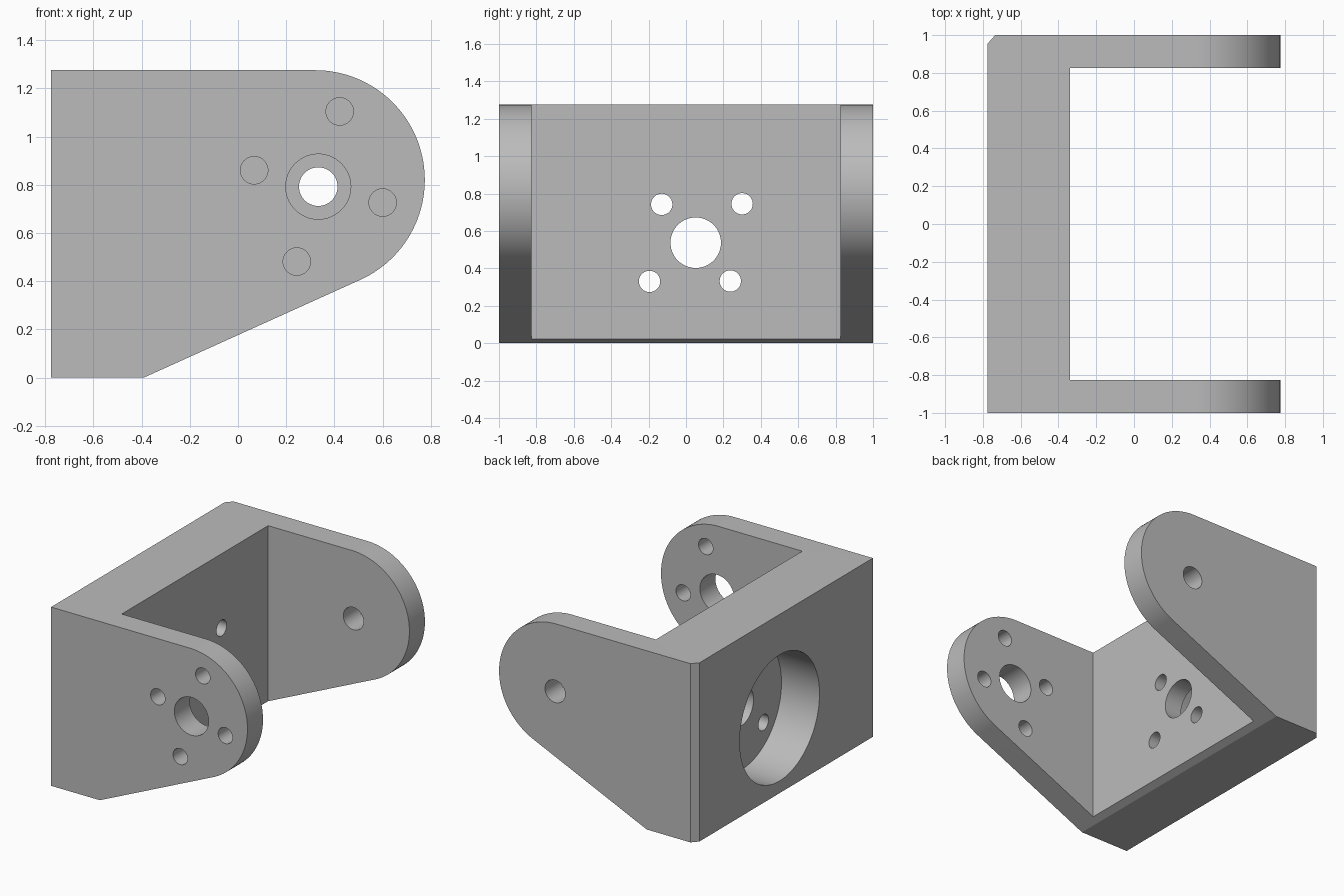
import bpy
import bmesh
from math import atan2, cos, pi, radians, sin
from mathutils import Vector

cube = bpy.data.objects.get("Cube")
if cube:
    bpy.data.objects.remove(cube, do_unlink=True)

grey = bpy.data.materials.new("plain grey")
grey.use_nodes = True
grey.diffuse_color = (0.5, 0.5, 0.5, 1)
grey.node_tree.nodes["Principled BSDF"].inputs["Base Color"].default_value = (0.5, 0.5, 0.5, 1)

BACK, PLATE, INNER = -0.775, -0.34, 0.825   # rear face, plate front, arm inner face
HEIGHT = 1.275


def prism(name, points, direction):
    """Extrude a closed outline of 3D points into a solid."""
    bm = bmesh.new()
    face = bm.faces.new([bm.verts.new(p) for p in points])
    new = bmesh.ops.extrude_face_region(bm, geom=[face])["geom"]
    bmesh.ops.translate(bm, vec=Vector(direction),
                        verts=[g for g in new if isinstance(g, bmesh.types.BMVert)])
    bmesh.ops.recalc_face_normals(bm, faces=bm.faces)
    mesh = bpy.data.meshes.new(name)
    bm.to_mesh(mesh)
    bm.free()
    mesh.materials.append(grey)
    obj = bpy.data.objects.new(name, mesh)
    bpy.context.collection.objects.link(obj)
    return obj


def bore(name, axis, start, depth, u, v, radius, sides=48):
    """Round cutter along x (u=y, v=z) or along y (u=x, v=z)."""
    ring = [(u + radius * cos(2 * pi * i / sides), v + radius * sin(2 * pi * i / sides))
            for i in range(sides)]
    if axis == "x":
        return prism(name, [(start, a, b) for a, b in ring], (depth, 0, 0))
    return prism(name, [(a, start, b) for a, b in ring], (0, depth, 0))


# Side outline: square rear, rounded nose, sloping underside
nose_x, nose_z, nose_r = 0.32, 0.82, 0.455
slope = atan2(0.405, 0.897)
first = slope - pi / 2
steps = 56
outline = [(BACK, 0), (-0.39, 0)]
for i in range(steps + 1):
    a = first + (pi / 2 - first) * i / steps
    outline.append((nose_x + nose_r * cos(a), nose_z + nose_r * sin(a)))
outline.append((BACK, HEIGHT))
bracket = prism("bracket", [(x, -1, z) for x, z in outline], (0, 2, 0))

# Space between the arms, and the bevelled rear left corner
cutters = [
    prism("arm_gap", [(PLATE, -INNER, -1), (2, -INNER, -1), (2, INNER, -1), (PLATE, INNER, -1)],
          (0, 0, 4)),
    prism("corner_bevel", [(BACK, 0.955, -1), (-0.735, 1, -1), (-0.735, 1.2, -1),
                           (-1, 1.2, -1), (-1, 0.955, -1)], (0, 0, 4)),
]

# Rear plate: wide recess, centre hole and four screw holes
cutters.append(bore("rear_recess", "x", -1, 0.525, 0.052, 0.537, 0.45, 96))
cutters.append(bore("plate_hole", "x", -0.6, 0.5, 0.052, 0.537, 0.135, 64))
for y, z in [(-0.13, 0.742), (0.3, 0.745), (-0.195, 0.33), (0.237, 0.332)]:
    cutters.append(bore("plate_screw_hole", "x", -0.6, 0.5, y, z, 0.057))

# Arms: large hole and screw holes in the right arm, pivot hole in the left arm
cutters.append(bore("right_arm_hole", "y", -1.2, 0.5, 0.333, 0.792, 0.135, 64))
cutters.append(bore("left_arm_hole", "y", 0.7, 0.5, 0.333, 0.792, 0.08))
for x, z in [(0.422, 1.104), (0.067, 0.86), (0.6, 0.726), (0.244, 0.481)]:
    cutters.append(bore("arm_screw_hole", "y", -1.2, 0.5, x, z, 0.057))

# Cut everything, then keep only the finished bracket
for cutter in cutters:
    mod = bracket.modifiers.new(cutter.name, "BOOLEAN")
    mod.operation = "DIFFERENCE"
    mod.solver = "EXACT"
    mod.object = cutter
graph = bpy.context.evaluated_depsgraph_get()
finished = bpy.data.meshes.new_from_object(bracket.evaluated_get(graph))
bracket.modifiers.clear()
bracket.data = finished
for cutter in cutters:
    bpy.data.objects.remove(cutter, do_unlink=True)

bpy.ops.object.select_all(action="DESELECT")
bracket.select_set(True)
bpy.context.view_layer.objects.active = bracket
bpy.ops.object.shade_smooth_by_angle(angle=radians(20))
